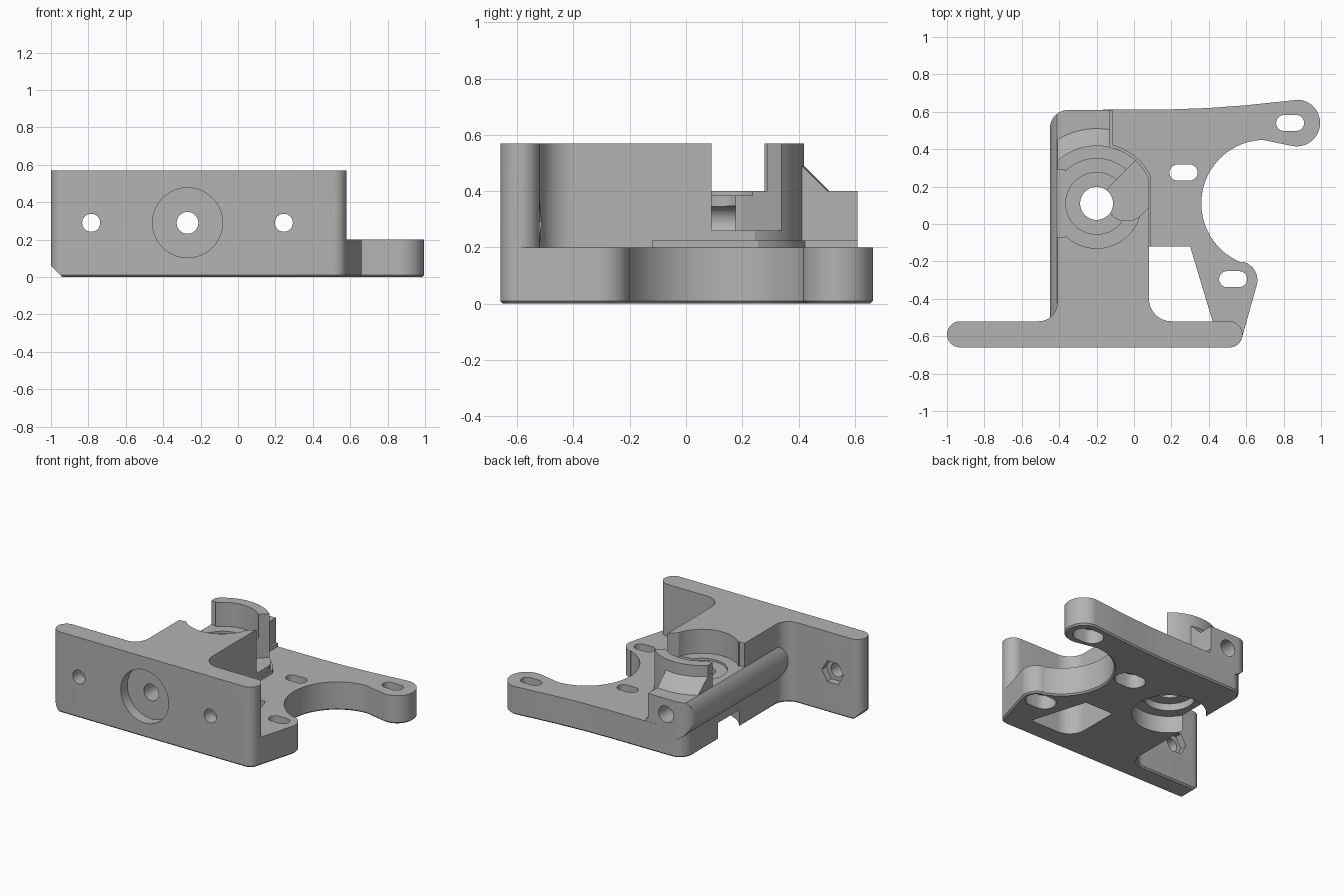
import bpy, bmesh, math
from mathutils import Matrix

if "Cube" in bpy.data.objects:
    bpy.data.objects.remove(bpy.data.objects["Cube"])

GREY = (0.45, 0.45, 0.45, 1)
mat = bpy.data.materials.new("plain_grey")
mat.use_nodes = True
mat.diffuse_color = GREY
mat.node_tree.nodes["Principled BSDF"].inputs["Base Color"].default_value = GREY


def arc(cx, cy, r, a0, a1, n=14):
    angles = [math.radians(a0 + (a1 - a0) * i / n) for i in range(n + 1)]
    return [(cx + r * math.cos(a), cy + r * math.sin(a)) for a in angles]


def finish(name, bm):
    bmesh.ops.recalc_face_normals(bm, faces=bm.faces)
    mesh = bpy.data.meshes.new(name)
    bm.to_mesh(mesh)
    bm.free()
    ob = bpy.data.objects.new(name, mesh)
    bpy.context.collection.objects.link(ob)
    mesh.materials.append(mat)
    return ob


def prism(name, pts, z0, z1, chamfer=0):
    bm = bmesh.new()
    face = bm.faces.new([bm.verts.new((x, y, z0)) for x, y in pts])
    out = bmesh.ops.extrude_face_region(bm, geom=[face])
    top = [v for v in out["geom"] if isinstance(v, bmesh.types.BMVert)]
    bmesh.ops.translate(bm, verts=top, vec=(0, 0, z1 - z0))
    if chamfer:
        low = [e for e in bm.edges if all(v.co.z == e.verts[0].co.z < z1 - 0.001 for v in e.verts)]
        bmesh.ops.bevel(bm, geom=low, offset=chamfer, segments=1, affect='EDGES')
    return finish(name, bm)


def box(name, x0, x1, y0, y1, z0, z1):
    return prism(name, [(x0, y0), (x1, y0), (x1, y1), (x0, y1)], z0, z1)


def disc(name, x, y, r, z0, z1, sides=64):
    return prism(name, arc(x, y, r, 0, 360, sides)[:-1], z0, z1)


def rod(name, x, z, r, y0, y1, sides=48):
    # cylinder running front to back
    ob = prism(name, arc(x, z, r, 0, 360, sides)[:-1], -y1, -y0)
    ob.data.transform(Matrix.Rotation(math.pi / 2, 4, 'X'))
    return ob


def slot(name, x, y, half, r, z0, z1):
    return prism(name, arc(x + half, y, r, -90, 90) + arc(x - half, y, r, 90, 270), z0, z1)


def combine(target, tool, op):
    mod = target.modifiers.new(op, 'BOOLEAN')
    mod.operation, mod.solver, mod.object = op, 'EXACT', tool
    deps = bpy.context.evaluated_depsgraph_get()
    mesh = bpy.data.meshes.new_from_object(target.evaluated_get(deps))
    target.modifiers.clear()
    target.data = mesh
    bpy.data.objects.remove(tool)


CX, CY = -0.2, 0.11      # gear shaft
FX, FZ = -0.27, 0.29     # feed channel

left_end = arc(-0.51, -0.42, 0.1, 0, -90) + arc(-0.93, -0.59, 0.07, 90, 270)

# mounting plate with two ears and a round motor cutaway
body = prism("bracket_body",
             arc(0.51, -0.59, 0.07, -90, -10) + arc(0.56, -0.30, 0.1, -12, 80)
             + arc(0.70, 0.11, 0.34, 249, 92, 40) + arc(0.87, 0.54, 0.125, -100, 85, 24)
             + [(0.6, 0.635), (0.4, 0.62), (0.2, 0.613)]
             + arc(-0.31, 0.51, 0.1, 90, 180) + left_end, 0, 0.2, 0.01)

window = arc(0.2, -0.40, 0.12, 180, 270) + [(0.42, -0.52), (0.30, -0.12), (0.08, -0.12)]
combine(body, prism("window", window, -0.1, 0.3), 'DIFFERENCE')

# tall front wall and gear block
tall = (arc(0.51, -0.59, 0.07, -90, 90) + arc(0.2, -0.40, 0.12, 270, 180)
        + arc(CX, CY, 0.31, 25.4, 132.6, 30) + left_end)
combine(body, prism("tall_block", tall, 0.012, 0.57), 'UNION')

# low rear block
rear = [(-0.41, 0.2), (-0.13, 0.2), (-0.13, 0.61)] + arc(-0.31, 0.51, 0.1, 90, 180)
combine(body, prism("rear_block", rear, 0.1, 0.4), 'UNION')

# sloped collar behind the round wall
bm = bmesh.new()
bmesh.ops.create_cone(bm, cap_ends=True, segments=96, radius1=0.41, radius2=0.29, depth=0.12,
                      matrix=Matrix.Translation((CX, CY, 0.45)))
collar = finish("collar", bm)
combine(collar, box("collar_limit", -0.41, -0.13, 0.3, 0.7, 0.38, 0.5), 'INTERSECT')
combine(body, collar, 'UNION')

# rounded bead around the feed channel
bead = rod("bead", FX, FZ, 0.18, -0.55, 0.65, 64)
limit = [(-0.47, -0.53), (-0.2, -0.53), (-0.2, 0.61)] + arc(-0.35, 0.51, 0.1, 90, 180)
combine(bead, prism("bead_limit", limit, 0.05, 0.4), 'INTERSECT')
combine(body, bead, 'UNION')

# small foot strip where the block meets the plate
foot = ([(0, -0.12), (0.09, -0.12)] + arc(CX, CY, 0.325, 26.8, 75)
        + [(-0.115, 0.61), (-0.2, 0.61), (-0.2, 0.3)])
combine(body, prism("foot_strip", foot, 0.15, 0.225), 'UNION')

# gear chamber, open on the left side, with stepped floor
cutters = [
    disc("chamber", CX, CY, 0.24, 0.4, 0.7),
    box("chamber_mouth", -0.6, -0.37, -0.07, 0.29, 0.4, 0.7),
    disc("floor_step", CX, CY, 0.165, 0.385, 0.7),
    disc("shaft_hole", CX, CY, 0.088, -0.1, 0.7),
    disc("bearing_seat", CX, CY, 0.24, -0.1, 0.12),
    disc("bearing_step", CX, CY, 0.165, -0.1, 0.17),
]

# diagonal idler slot through the block
idler = slot("idler_slot", 0.2, 0, 0.2, 0.113, 0.26, 0.7)
idler.data.transform(Matrix.Translation((-0.04, 0.13, 0)) @ Matrix.Rotation(math.pi / 4, 4, 'Z'))
cutters.append(idler)

# feed channel and its front pocket
cutters += [rod("feed_channel", FX, FZ, 0.058, -0.8, 0.8),
            rod("front_pocket", FX, FZ, 0.187, -0.8, -0.585, 64)]

# wall bolt holes with hexagonal nut traps behind
for x in (-0.785, 0.245):
    cutters += [rod("bolt_hole", x, FZ, 0.048, -0.8, -0.4),
                rod("nut_trap", x, FZ, 0.085, -0.57, -0.42, 6)]

# adjustment slots with wider recesses below
for x, y in ((0.835, 0.54), (0.265, 0.275), (0.53, -0.295)):
    cutters += [slot("bolt_slot", x, y, 0.032, 0.043, -0.1, 0.3),
                slot("slot_recess", x, y, 0.032, 0.075, -0.1, 0.1)]

# clipped lower corner of the wall
corner = prism("corner_clip", [(-1.1, -0.1), (-0.84, -0.1), (-1.1, 0.16)], 0.4, 0.8)
corner.data.transform(Matrix.Rotation(math.pi / 2, 4, 'X'))
cutters.append(corner)

for cutter in cutters:
    combine(body, cutter, 'DIFFERENCE')

# smooth curved faces, keep edges sharp
bpy.ops.object.select_all(action='DESELECT')
body.select_set(True)
bpy.context.view_layer.objects.active = body
bpy.ops.object.shade_smooth_by_angle(angle=math.radians(25))
